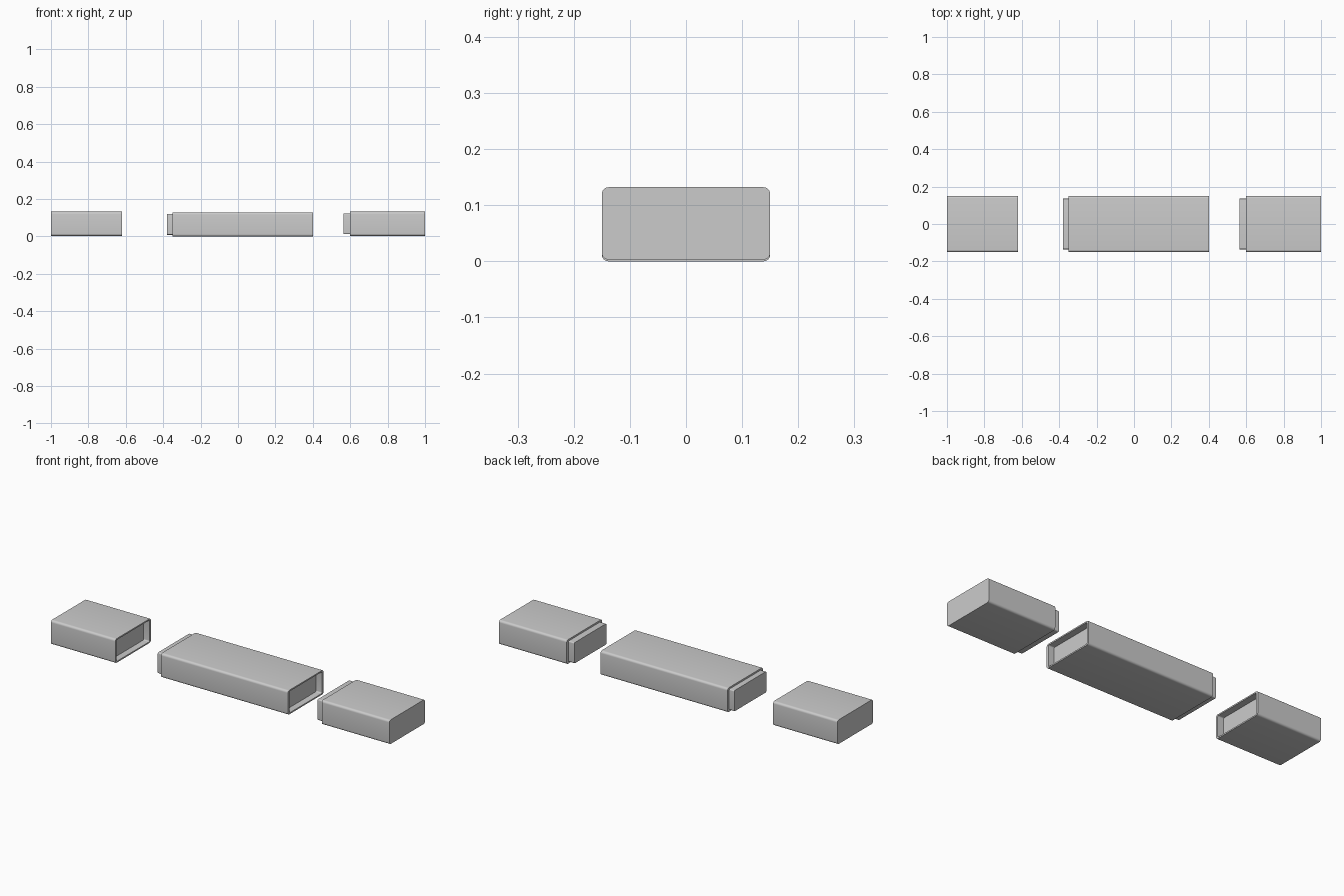
import bpy, bmesh, math

if "Cube" in bpy.data.objects:
    bpy.data.objects.remove(bpy.data.objects["Cube"])

HALF_W, HEIGHT, RADIUS = 0.15, 0.129, 0.012
TONGUE_INSET, SOCKET_INSET = 0.015, 0.012
SEGMENTS = 6


def ring(x, inset_y, inset_z, base):
    """Rounded rectangle cross-section across the x axis."""
    hw, hh = HALF_W - inset_y, HEIGHT / 2 - inset_z
    r = RADIUS if inset_y == 0 else RADIUS * 0.5
    corners = [(1, 1), (-1, 1), (-1, -1), (1, -1)]
    pts = []
    for i, (sy, sz) in enumerate(corners):
        for k in range(SEGMENTS + 1):
            a = math.pi / 2 * (i + k / SEGMENTS)
            pts.append((x, sy * (hw - r) + r * math.cos(a),
                        base + HEIGHT / 2 + sz * (hh - r) + r * math.sin(a)))
    return pts


def section(name, stations, base):
    """Closed solid lofted through (x, y inset, z inset) stations."""
    bm = bmesh.new()
    rings = [[bm.verts.new(p) for p in ring(*s, base)] for s in stations]
    n = len(rings[0])
    for a, b in zip(rings, rings[1:]):
        for i in range(n):
            j = (i + 1) % n
            bm.faces.new((a[i], a[j], b[j], b[i]))
    bm.faces.new(rings[0][::-1])
    bm.faces.new(rings[-1])
    bmesh.ops.recalc_face_normals(bm, faces=bm.faces)
    mesh = bpy.data.meshes.new(name)
    bm.to_mesh(mesh)
    bm.free()
    obj = bpy.data.objects.new(name, mesh)
    bpy.context.collection.objects.link(obj)
    bpy.ops.object.select_all(action='DESELECT')
    obj.select_set(True)
    bpy.context.view_layer.objects.active = obj
    bpy.ops.object.shade_smooth_by_angle(angle=math.radians(30))
    return obj


def plain_end(x):
    return [(x, 0, 0)]


def tongue(tip, shoulder):
    z = TONGUE_INSET * 0.6
    return [(tip, TONGUE_INSET, z), (shoulder, TONGUE_INSET, z), (shoulder, 0, 0)]


def socket(rim, depth=0.035):
    z = SOCKET_INSET * 0.6
    return [(rim, 0, 0), (rim, SOCKET_INSET, z), (rim - depth, SOCKET_INSET, z)]


# Left cap: closed outer end, recessed socket on the inner end
section("left_cap", plain_end(-1.0) + socket(-0.62), 0.003)
# Middle body: tongue on the left, socket on the right
section("middle_body", tongue(-0.38, -0.35) + socket(0.40), 0.0)
# Right cap: tongue on the left, closed outer end
section("right_cap", tongue(0.565, 0.60) + plain_end(1.0), 0.003)
